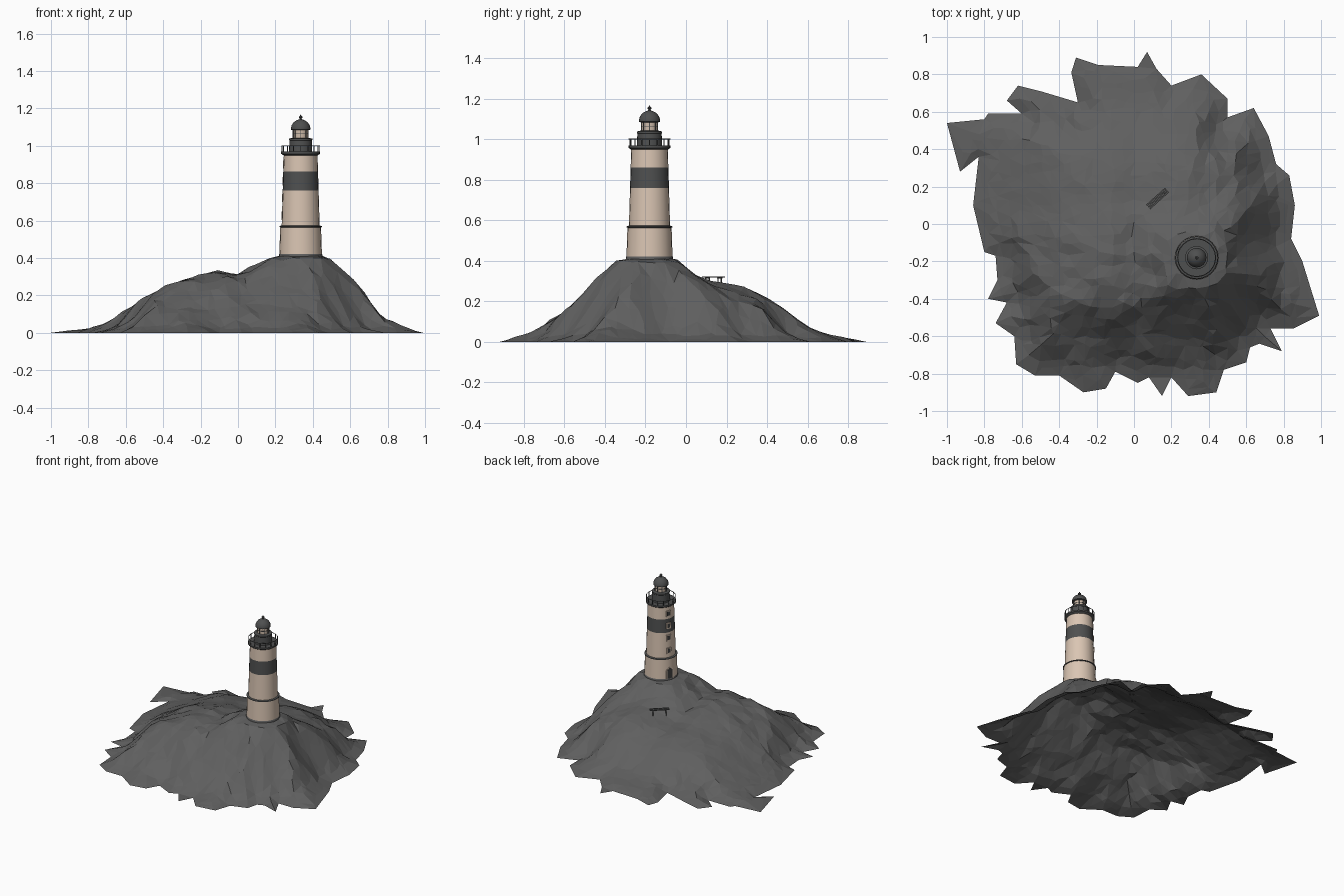
import bpy, bmesh, math, random
from mathutils import Vector, Matrix, noise
from mathutils.geometry import delaunay_2d_cdt, intersect_point_line

if "Cube" in bpy.data.objects:
    bpy.data.objects.remove(bpy.data.objects["Cube"])

random.seed(4)
CX, CY = 0.335, -0.18          # lighthouse axis
DOOR = math.radians(158)       # direction the door and windows face


def material(name, rgb):
    m = bpy.data.materials.new(name)
    m.diffuse_color = (*rgb, 1)
    m.use_nodes = True
    m.node_tree.nodes["Principled BSDF"].inputs["Base Color"].default_value = m.diffuse_color
    return m


ROCK = material("grey rock", (0.115, 0.115, 0.115))
CREAM = material("cream wall", (0.70, 0.56, 0.45))
DARK = material("dark metal", (0.078, 0.08, 0.08))
GLASS = material("lantern glass", (0.62, 0.50, 0.40))
BLACK = material("dark opening", (0.05, 0.05, 0.052))


def finish(name, bm, *mats, smooth=None):
    me = bpy.data.meshes.new(name)
    bmesh.ops.recalc_face_normals(bm, faces=bm.faces)
    bm.to_mesh(me)
    bm.free()
    for m in mats:
        me.materials.append(m)
    ob = bpy.data.objects.new(name, me)
    bpy.context.collection.objects.link(ob)
    if smooth:
        bpy.ops.object.select_all(action='DESELECT')
        ob.select_set(True)
        bpy.context.view_layer.objects.active = ob
        bpy.ops.object.shade_smooth_by_angle(angle=math.radians(smooth))
    return ob


def lathe(name, profile, *mats, sides=24, rule=None):
    """Spin (radius, z) points round the lighthouse axis and cap both ends."""
    bm = bmesh.new()
    rings = [[bm.verts.new((CX + r * math.cos(math.tau * i / sides),
                            CY + r * math.sin(math.tau * i / sides), z))
              for i in range(sides)] for r, z in profile]
    for a, b in zip(rings, rings[1:]):
        for i in range(sides):
            j = (i + 1) % sides
            f = bm.faces.new((a[i], a[j], b[j], b[i]))
            if rule:
                f.material_index = rule(f.calc_center_median().z)
    bm.faces.new(rings[0][::-1])
    bm.faces.new(rings[-1])
    return finish(name, bm, *mats, smooth=30)


def add_box(bm, size, matrix):
    bmesh.ops.create_cube(bm, size=1, matrix=matrix @ Matrix.Diagonal((*size, 1)))


def on_wall(angle, r, z):
    """Frame at the tower wall: local x points outward."""
    return (Matrix.Translation((CX, CY, 0)) @ Matrix.Rotation(angle, 4, 'Z')
            @ Matrix.Translation((r, 0, z)))


# --- Rock island: height from a front and a side profile over a ragged outline
FRONT = [(-1, 0), (-.72, .05), (-.6, .12), (-.5, .185), (-.4, .24), (-.3, .28), (-.1, .325),
         (0, .305), (.1, .35), (.2, .41), (.45, .41), (.55, .35), (.65, .24), (.72, .15),
         (.78, .07), (.9, .03), (1, 0)]
SIDE = [(-.92, 0), (-.75, .05), (-.6, .15), (-.5, .24), (-.43, .31), (-.37, .38), (-.3, .41),
        (-.08, .41), (-.02, .365), (.05, .325), (.12, .3), (.2, .29), (.3, .265), (.4, .22),
        (.5, .15), (.6, .075), (.7, .04), (.92, 0)]
OUTLINE = [(.07, .92), (.02, .84), (-.19, .85), (-.31, .89), (-.335, .81), (-.3, .65),
           (-.5, .71), (-.62, .74), (-.68, .66), (-.6, .59), (-.78, .59), (-.8, .56), (-1, .54),
           (-.93, .28), (-.83, .36), (-.86, .1),
           (-.8, -.15), (-.74, -.17), (-.73, -.3), (-.78, -.4), (-.68, -.42), (-.74, -.53),
           (-.64, -.6), (-.63, -.75), (-.53, -.81), (-.4, -.81), (-.27, -.9), (-.15, -.88),
           (-.1, -.79), (.02, -.85), (.08, -.82), (.15, -.92), (.2, -.82), (.29, -.92), (.44, -.9),
           (.48, -.78), (.6, -.74), (.62, -.66), (.67, -.64), (.79, -.68), (.73, -.56), (.85, -.56),
           (.99, -.49), (.9, -.2), (.84, -.08), (.86, .1), (.83, .26), (.76, .32), (.72, .47),
           (.64, .62), (.5, .57), (.5, .67), (.36, .8), (.2, .74), (.12, .83)]
SKIRT = [(0, 0), (.04, .015), (.09, .04), (.23, .21), (.33, .35), (2, 2)]  # cap by distance from shore
SHORE = [Vector(p) for p in OUTLINE]
EDGES = list(zip(SHORE, SHORE[1:] + SHORE[:1]))


def lookup(table, t):
    for (a, u), (b, v) in zip(table, table[1:]):
        if a <= t <= b:
            return u + (v - u) * (t - a) / (b - a)
    return 0


def inside(x, y):
    hit = False
    for a, b in EDGES:
        if (a.y > y) != (b.y > y) and x < a.x + (b.x - a.x) * (y - a.y) / (b.y - a.y):
            hit = not hit
    return hit


def shore_distance(p):
    best = 9
    for a, b in EDGES:
        t = min(1, max(0, intersect_point_line(p, a, b)[1]))
        best = min(best, (p - a.lerp(b, t)).length)
    return best


def ramp(a, b, t):
    return min(1, max(0, (t - a) / (b - a)))


def height(x, y):
    f, g = lookup(FRONT, x), lookup(SIDE, y)
    # shoulders are fuller on the steep south, softer to the north
    full = .7 - .35 * ramp(-.1, .15, y)
    h = (1 - full) * f * g / 0.41 + full * min(f, g)
    h *= 1 - .2 * ramp(.3, .5, x) * ramp(.05, .25, y)
    rough = 0.028 if y < 0 or x > 0.3 else 0.008
    h += rough * noise.noise(Vector((x * 9, y * 9, 3))) * min(1, h / 0.1)
    h = min(h, lookup(SKIRT, shore_distance(Vector((x, y)))))
    return max(0.004, 0.41 + (h - 0.41) * ramp(.14, .2, math.hypot(x - CX, y - CY)))


points = list(SHORE)
n = len(points)
STEP = 0.055
for i in range(-18, 19):
    for j in range(-17, 18):
        p = Vector(((i + random.uniform(-.38, .38)) * STEP, (j + random.uniform(-.38, .38)) * STEP))
        if inside(*p) and shore_distance(p) > .025:
            points.append(p)
vs, _, fs, origin, _, _ = delaunay_2d_cdt(points, [(i, (i + 1) % n) for i in range(n)], [], 1, 1e-5)
bm = bmesh.new()
bv = [bm.verts.new((v.x, v.y, 0 if any(k < n for k in o) else height(v.x, v.y)))
      for v, o in zip(vs, origin)]
for f in fs:
    bm.faces.new([bv[k] for k in f])
island = finish("rock_island", bm, ROCK)
if island.data.polygons[0].normal.z < 0:
    island.data.flip_normals()

# --- Tower: footing, lower stage, string course, banded shaft
lathe("footing", [(.116, .404), (.116, .418), (.112, .425)], ROCK)
lathe("lower_stage", [(.114, .41), (.109, .563)], CREAM)
lathe("string_course", [(.109, .563), (.113, .565), (.113, .570), (.101, .574)], DARK)
lathe("shaft", [(.1015, .57), (.096, .76), (.093, .861), (.09, .955)], CREAM, DARK,
      rule=lambda z: int(.76 < z < .861))

# --- Gallery, service drum, lantern and domed roof
lathe("gallery_floor", [(.09, .948), (.104, .957), (.104, .968)], DARK)
lathe("service_drum", [(.062, .966), (.06, 1.028), (.062, 1.031), (.062, 1.038), (.045, 1.042)], DARK)
lathe("lantern", [(.04, 1.038), (.04, 1.092)], GLASS, sides=16)
lathe("roof", [(.044, 1.083), (.052, 1.086), (.052, 1.096), (.047, 1.112), (.036, 1.127),
               (.02, 1.137), (.007, 1.141), (.005, 1.146), (.0095, 1.15), (.0095, 1.156),
               (.003, 1.161), (.002, 1.166)], DARK)

bm = bmesh.new()
for i in range(8):             # lantern glazing bars
    add_box(bm, (.004, .004, .05), on_wall(math.tau * i / 8, .041, 1.063))
for i in range(16):            # bar segments between the uprights
    add_box(bm, (.003, .017, .003), on_wall(math.tau * (i + .5) / 16, .0405, 1.064))
finish("lantern_bars", bm, DARK)

bm = bmesh.new()
for i in range(16):            # posts and top rail round the gallery
    add_box(bm, (.004, .004, .036), on_wall(math.tau * i / 16, .1, .984))
    add_box(bm, (.003, .04, .003), on_wall(math.tau * (i + .5) / 16, .099, 1.001))
finish("gallery_railing", bm, DARK)

# --- Windows and door on the landward side
frames, panes = bmesh.new(), bmesh.new()
for z in (.9, .81, .72, .625):
    r = .1015 - .03 * (z - .57)
    add_box(frames, (.008, .036, .044), on_wall(DOOR, r, z))
    add_box(panes, (.010, .022, .030), on_wall(DOOR, r, z))
finish("window_frames", frames, CREAM)
finish("window_panes", panes, BLACK)


def arch(name, width, bottom, spring, depth, mat):
    bm = bmesh.new()
    w = width / 2
    outline = [(-w, bottom), (w, bottom)] + [
        (w * math.cos(math.pi * k / 8), spring + w * math.sin(math.pi * k / 8)) for k in range(9)]
    place = on_wall(DOOR, .109, 0)
    face = bm.faces.new([bm.verts.new(place @ Vector((-.005, y, z))) for y, z in outline])
    ext = bmesh.ops.extrude_face_region(bm, geom=[face])
    move = place.to_3x3() @ Vector((depth, 0, 0))
    bmesh.ops.translate(bm, vec=move, verts=[v for v in ext["geom"] if isinstance(v, bmesh.types.BMVert)])
    finish(name, bm, mat)


arch("door_surround", .056, .412, .475, .008, CREAM)
arch("door", .042, .412, .475, .0095, BLACK)

# --- Slatted bench on the slope
bm = bmesh.new()
bench = Matrix.Translation((.126, .136, 0)) @ Matrix.Rotation(math.radians(42), 4, 'Z')
for k in (-1, 0, 1):
    add_box(bm, (.135, .009, .005), bench @ Matrix.Translation((0, k * .012, .319)))
for sx in (-.045, .045):
    add_box(bm, (.005, .03, .004), bench @ Matrix.Translation((sx, 0, .315)))
    for sy in (-.011, .011):
        add_box(bm, (.005, .005, .05), bench @ Matrix.Translation((sx, sy, .292)))
finish("bench", bm, DARK)
